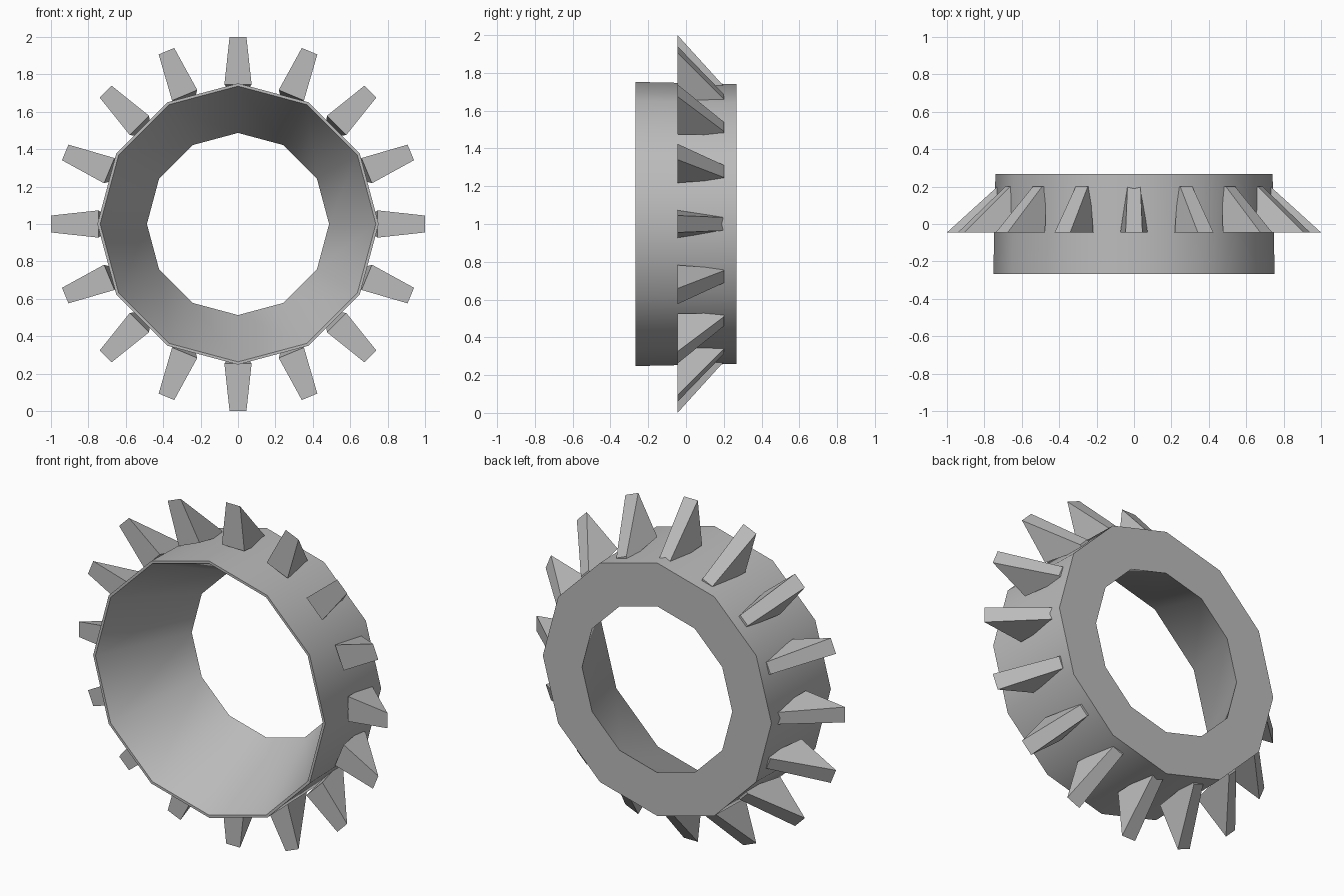
import bpy, bmesh
from math import sin, cos, pi, radians

cube = bpy.data.objects.get("Cube")
if cube:
    bpy.data.objects.remove(cube, do_unlink=True)

SIDES, SPIKES, CENTRE_Z = 12, 16, 1.0

grey = bpy.data.materials.new("plain_grey")
grey.use_nodes = True
colour = (0.5, 0.5, 0.5, 1)
grey.diffuse_color = colour
grey.node_tree.nodes["Principled BSDF"].inputs["Base Color"].default_value = colour


def polar(radius, angle, y, side=0):
    """Point around the y axis, shifted sideways along the tangent."""
    return (radius * cos(angle) - side * sin(angle), y,
            CENTRE_Z + radius * sin(angle) + side * cos(angle))


def finish(bm, name):
    bmesh.ops.recalc_face_normals(bm, faces=bm.faces)
    mesh = bpy.data.meshes.new(name)
    bm.to_mesh(mesh)
    bm.free()
    mesh.materials.append(grey)
    obj = bpy.data.objects.new(name, mesh)
    bpy.context.collection.objects.link(obj)
    return obj


# Twelve-sided ring with a funnel-shaped bore
bm = bmesh.new()
profile = [(0.752, -0.267), (0.741, 0.267), (0.487, 0.267), (0.737, -0.267)]
loops = [[bm.verts.new(polar(r, 2 * pi * i / SIDES, y)) for r, y in profile]
         for i in range(SIDES)]
for i, loop in enumerate(loops):
    following = loops[(i + 1) % SIDES]
    for j in range(len(profile)):
        k = (j + 1) % len(profile)
        bm.faces.new((loop[j], loop[k], following[k], following[j]))
ring = finish(bm, "ring")
bpy.ops.object.select_all(action='DESELECT')
ring.select_set(True)
bpy.context.view_layer.objects.active = ring
bpy.ops.object.shade_smooth_by_angle(angle=radians(30))

# Wedge spikes: tall flat front, tapering down to the ring at the back
for n in range(SPIKES):
    angle = 2 * pi * n / SPIKES
    bm = bmesh.new()
    sections = [(1.0, -0.045, 0.045), (0.73, 0.2, 0.035),
                (0.70, 0.2, 0.035), (0.745, -0.045, 0.073)]
    left, right = [[bm.verts.new(polar(r, angle, y, s * w)) for r, y, w in sections]
                   for s in (-1, 1)]
    bm.faces.new(left)
    bm.faces.new(right[::-1])
    for j in range(4):
        k = (j + 1) % 4
        bm.faces.new((left[j], left[k], right[k], right[j]))
    finish(bm, f"spike_{n + 1}")
